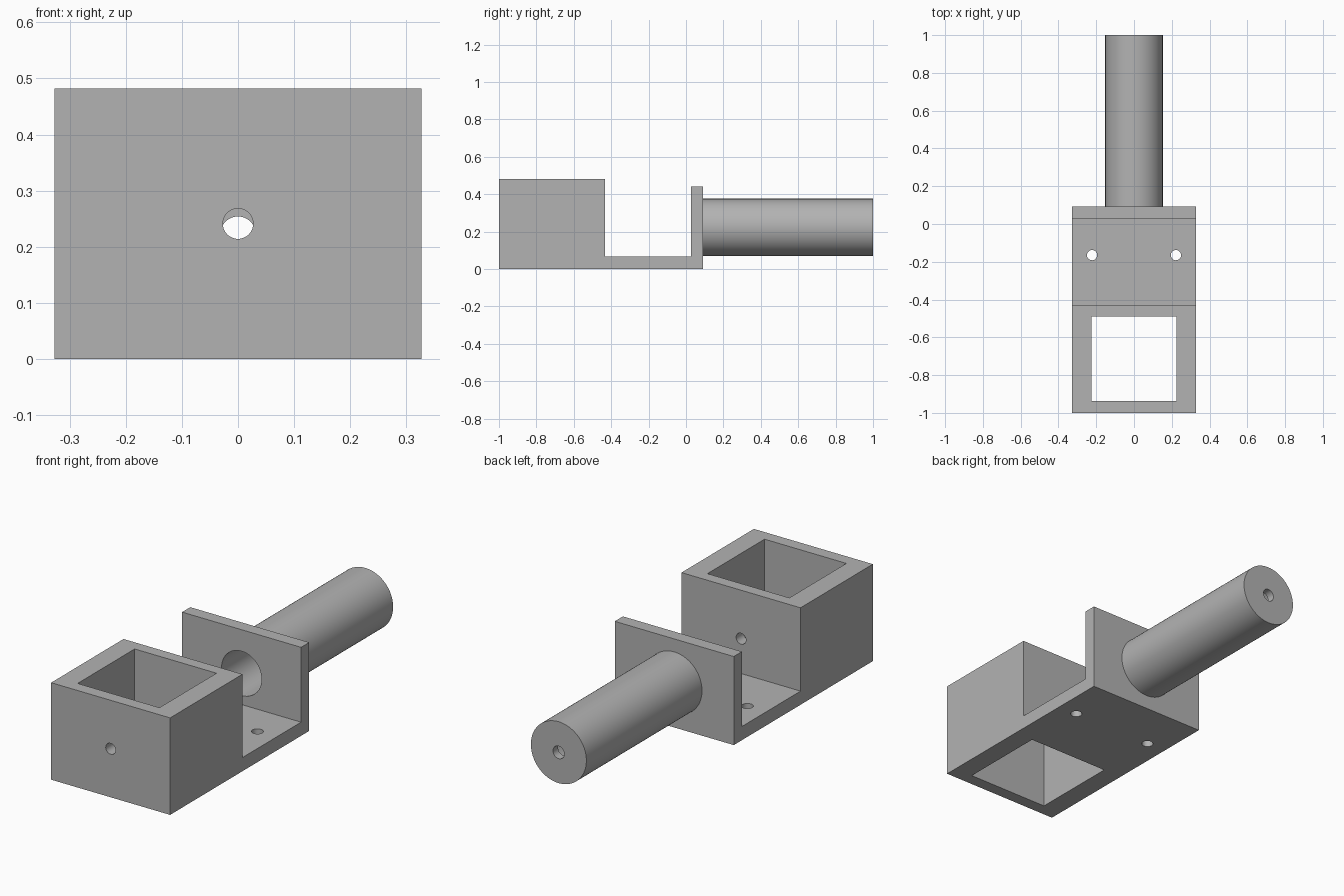
import bpy
import bmesh
from math import radians
from mathutils import Matrix, Vector

cube = bpy.data.objects.get("Cube")
if cube:
    bpy.data.objects.remove(cube, do_unlink=True)

grey = bpy.data.materials.new("plain grey")
grey.use_nodes = True
grey.diffuse_color = (0.45, 0.45, 0.45, 1)
grey.node_tree.nodes["Principled BSDF"].inputs["Base Color"].default_value = grey.diffuse_color

HALF_W = 0.327
TUBE_Z = 0.223
PIN_Z = 0.241
HOLE_R = 0.027


def make_object(name, bm):
    bmesh.ops.recalc_face_normals(bm, faces=bm.faces)
    mesh = bpy.data.meshes.new(name)
    bm.to_mesh(mesh)
    bm.free()
    mesh.materials.append(grey)
    obj = bpy.data.objects.new(name, mesh)
    bpy.context.collection.objects.link(obj)
    return obj


def box(name, low, high):
    low, high = Vector(low), Vector(high)
    bm = bmesh.new()
    bmesh.ops.create_cube(bm, size=1, matrix=Matrix.Translation((low + high) / 2)
                          @ Matrix.Diagonal((*(high - low), 1)))
    return make_object(name, bm)


def rod(name, start, end, radius, segments=48):
    start, end = Vector(start), Vector(end)
    axis = end - start
    bm = bmesh.new()
    turn = axis.to_track_quat('Z', 'Y').to_matrix().to_4x4()
    bmesh.ops.create_cone(bm, cap_ends=True, segments=segments, radius1=radius,
                          radius2=radius, depth=axis.length,
                          matrix=Matrix.Translation((start + end) / 2) @ turn)
    return make_object(name, bm)


def combine(target, tool, operation):
    mod = target.modifiers.new(operation.title(), 'BOOLEAN')
    mod.operation = operation
    mod.solver = 'EXACT'
    mod.object = tool
    with bpy.context.temp_override(object=target, active_object=target):
        bpy.ops.object.modifier_apply(modifier=mod.name)
    bpy.data.objects.remove(tool, do_unlink=True)


# Bracket: side profile of block, floor and upright plate, extruded across the width
profile = [(-1, 0), (0.092, 0), (0.092, 0.44), (0.028, 0.44),
           (0.028, 0.068), (-0.432, 0.068), (-0.432, 0.482), (-1, 0.482)]
bm = bmesh.new()
side = bm.faces.new([bm.verts.new((-HALF_W, y, z)) for y, z in profile])
extruded = bmesh.ops.extrude_face_region(bm, geom=[side])
moved = [v for v in extruded["geom"] if isinstance(v, bmesh.types.BMVert)]
bmesh.ops.translate(bm, verts=moved, vec=(2 * HALF_W, 0, 0))
bracket = make_object("bracket_with_handle", bm)

# Handle tube joined to the plate
combine(bracket, rod("handle", (0, 0.06, TUBE_Z), (0, 1, TUBE_Z), 0.1525, 96), 'UNION')

# Square well through the block
combine(bracket, box("well_cutter", (-0.225, -0.938, -0.1), (0.225, -0.49, 0.6)), 'DIFFERENCE')

# Bore open at the plate, closed by an end cap with a small hole
combine(bracket, rod("bore_cutter", (0, -0.1, TUBE_Z), (0, 0.96, TUBE_Z), 0.11, 96), 'DIFFERENCE')
combine(bracket, rod("cap_hole_cutter", (0, 0.9, TUBE_Z), (0, 1.1, TUBE_Z), 0.031), 'DIFFERENCE')

# Pin hole through the front and back walls of the block
combine(bracket, rod("pin_hole_cutter", (0, -1.1, PIN_Z), (0, -0.3, PIN_Z), HOLE_R), 'DIFFERENCE')

# Screw holes in the floor
for x in (-0.222, 0.222):
    combine(bracket, rod("screw_hole_cutter", (x, -0.165, -0.1), (x, -0.165, 0.2), HOLE_R), 'DIFFERENCE')

# Smooth the round walls, keep the corners sharp
bpy.ops.object.select_all(action='DESELECT')
bracket.select_set(True)
bpy.context.view_layer.objects.active = bracket
bpy.ops.object.shade_smooth_by_angle(angle=radians(30))
